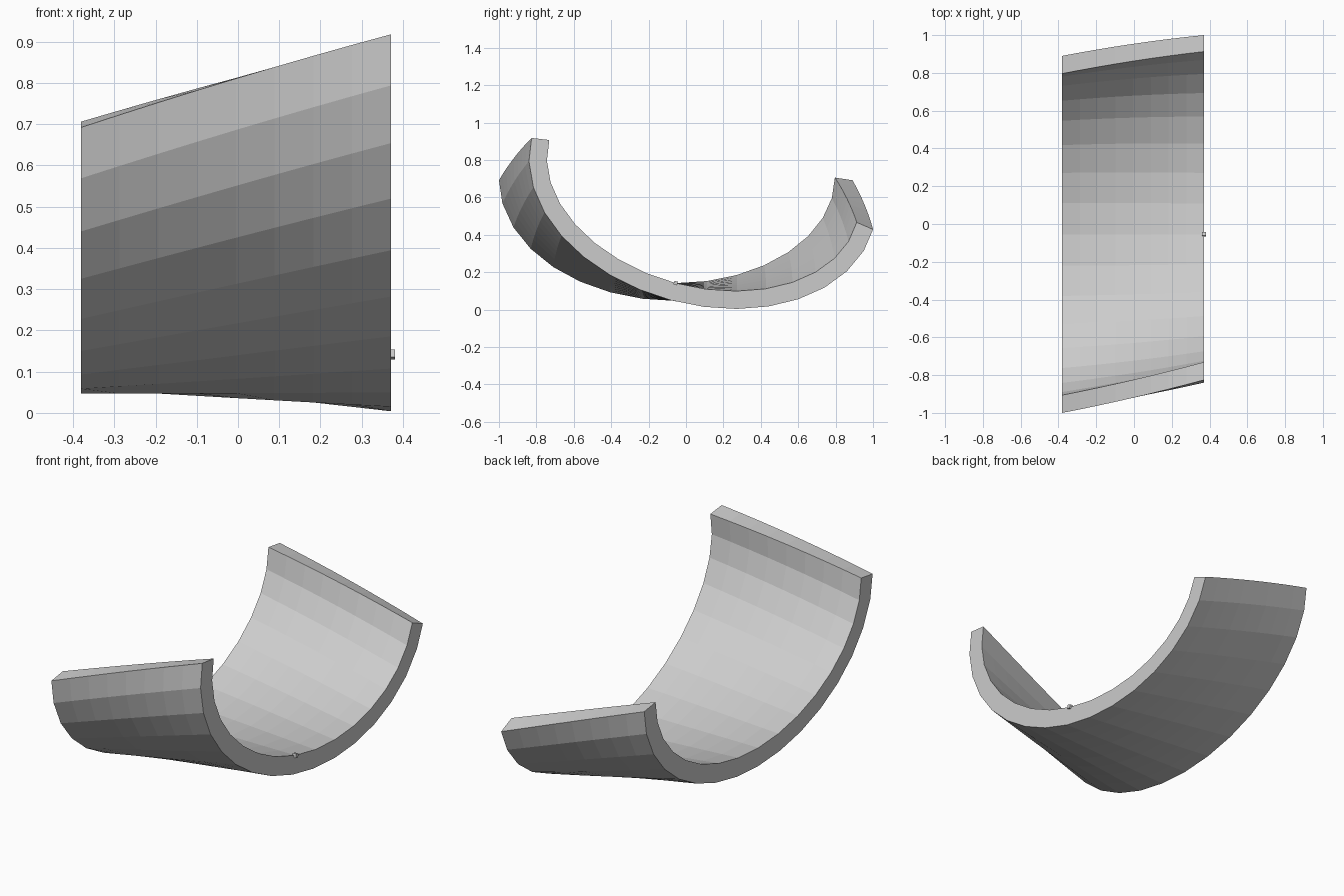
import bpy, bmesh
from math import sin, cos, pi, radians
from mathutils import Vector, Matrix

if "Cube" in bpy.data.objects:
    bpy.data.objects.remove(bpy.data.objects["Cube"])

X0, X1 = -0.381, 0.371          # channel ends
PIVOT = Vector((0, -0.055, 0.142))
A, B, T = 0.851, 0.564, 0.095   # half-ellipse radii and wall thickness
ARC, SPAN = 16, 8               # facets around the arc and along x
TWIST = radians(-15)


def new_object(name, bm):
    bmesh.ops.recalc_face_normals(bm, faces=bm.faces[:])
    mesh = bpy.data.meshes.new(name)
    bm.to_mesh(mesh)
    bm.free()
    obj = bpy.data.objects.new(name, mesh)
    bpy.context.collection.objects.link(obj)
    return obj


# Cross-section: inner half ellipse resting on the pivot, offset outward for the wall
inner = [Vector((-A * cos(pi * i / ARC), B - B * sin(pi * i / ARC))) for i in range(ARC + 1)]
outer = []
for i, p in enumerate(inner):
    normals = []
    for j in (i - 1, i):
        if 0 <= j < ARC:
            d = (inner[j + 1] - inner[j]).normalized()
            normals.append(Vector((d.y, -d.x)))
    n = sum(normals, Vector((0, 0))).normalized()
    outer.append(p + n * T / n.dot(normals[0]))

# Twisted channel: sections turn steadily about the pivot along x
bm = bmesh.new()
rings = []
for k in range(SPAN + 1):
    t = k / SPAN
    rot = Matrix.Rotation(TWIST * t, 3, 'X')
    x = Vector((X0 + (X1 - X0) * t, 0, 0))
    rings.append([[bm.verts.new(PIVOT + x + rot @ Vector((0, p.x, p.y))) for p in side]
                  for side in (inner, outer)])
for (i0, o0), (i1, o1) in zip(rings, rings[1:]):
    for a, b in ((i0, i1), (o0, o1)):
        for j in range(ARC):
            bm.faces.new((a[j], a[j + 1], b[j + 1], b[j]))
    for j in (0, ARC):           # long rims
        bm.faces.new((i0[j], o0[j], o1[j], i1[j]))
for ri, ro in (rings[0], rings[-1]):   # end walls
    for j in range(ARC):
        bm.faces.new((ri[j], ri[j + 1], ro[j + 1], ro[j]))
new_object("twisted_channel", bm)

# Small marker block at the pivot of the turned end
bm = bmesh.new()
bmesh.ops.create_cube(bm, size=0.02)
marker = new_object("end_marker", bm)
marker.location = PIVOT + Vector((X1, 0, 0))
marker.rotation_euler.x = TWIST
